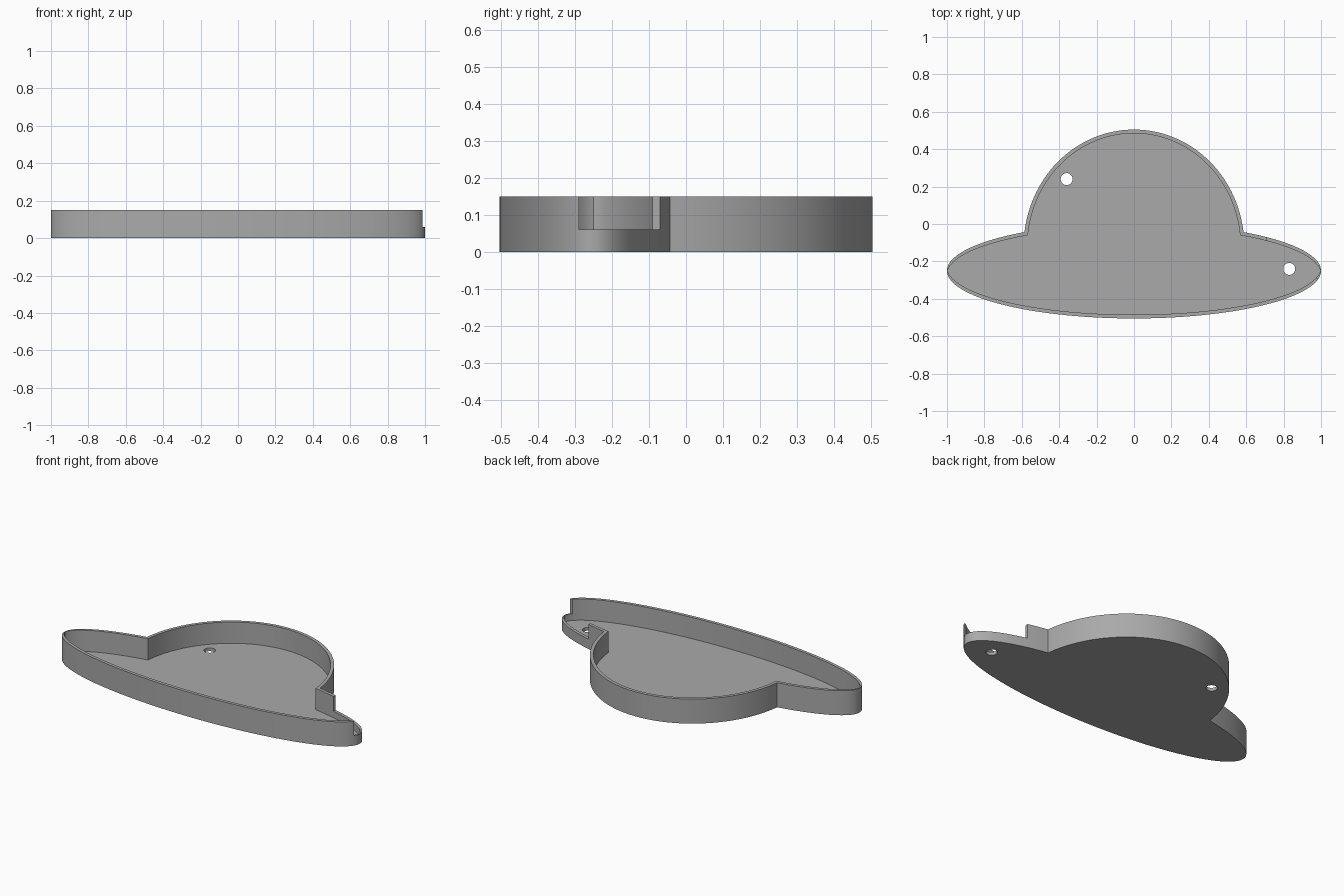
import bpy, bmesh, math

if "Cube" in bpy.data.objects:
    bpy.data.objects.remove(bpy.data.objects["Cube"], do_unlink=True)

HEIGHT, FLOOR, WALL = 0.15, 0.02, 0.02
BRIM_Y, BRIM_RX, BRIM_RY = -0.25, 1.0, 0.255
DOME_Y, DOME_RX, DOME_TOP = -0.12, 0.59, 0.505

grey = bpy.data.materials.new("plain grey")
grey.use_nodes = True
colour = (0.4, 0.4, 0.4, 1)
grey.diffuse_color = colour
grey.node_tree.nodes["Principled BSDF"].inputs["Base Color"].default_value = colour


def brim_half(x, inset):
    """Half depth of the brim at x, with the wall taken off."""
    return BRIM_RY * math.sqrt(max(0, 1 - (x / BRIM_RX) ** 2)) - inset


def hat_outline(inset):
    """Closed outline: pointed-oval brim with a round dome behind it."""
    tip = BRIM_RX * math.sqrt(1 - (inset / BRIM_RY) ** 2)
    rx, ry = DOME_RX - inset, DOME_TOP - DOME_Y - inset

    def dome(a):
        return rx * math.cos(a), DOME_Y + ry * math.sin(a)

    # Angle where the dome meets the brim
    low, high = 0.0, 0.6
    for _ in range(40):
        a = (low + high) / 2
        x, y = dome(a)
        if y < BRIM_Y + brim_half(x, inset):
            low = a
        else:
            high = a
    join = dome(low)[0]
    pts = []
    for i in range(72):                      # front edge, left to right
        x = -tip * math.cos(math.pi * i / 72)
        pts.append((x, BRIM_Y - brim_half(x, inset)))
    end = math.acos(join / tip)
    for i in range(24):                      # back of the +x brim end
        x = tip * math.cos(end * i / 24)
        pts.append((x, BRIM_Y + brim_half(x, inset)))
    for i in range(65):                      # dome
        pts.append(dome(low + (math.pi - 2 * low) * i / 64))
    for i in range(23, 0, -1):               # back of the -x brim end
        x = -tip * math.cos(end * i / 24)
        pts.append((x, BRIM_Y + brim_half(x, inset)))
    return pts


def prism(name, pts, z0, z1):
    bm = bmesh.new()
    face = bm.faces.new([bm.verts.new((x, y, z0)) for x, y in pts])
    top = bmesh.ops.extrude_face_region(bm, geom=[face])
    for v in top["geom"]:
        if isinstance(v, bmesh.types.BMVert):
            v.co.z = z1
    bmesh.ops.recalc_face_normals(bm, faces=bm.faces)
    mesh = bpy.data.meshes.new(name)
    bm.to_mesh(mesh)
    bm.free()
    mesh.materials.append(grey)
    obj = bpy.data.objects.new(name, mesh)
    bpy.context.collection.objects.link(obj)
    return obj


def cut(target, cutter):
    cutter.hide_render = True
    mod = target.modifiers.new("cut", "BOOLEAN")
    mod.operation, mod.solver, mod.object = "DIFFERENCE", "EXACT", cutter
    bpy.context.view_layer.objects.active = target
    bpy.ops.object.modifier_apply(modifier=mod.name)
    bpy.data.objects.remove(cutter, do_unlink=True)


def circle(cx, cy, r, n=32):
    return [(cx + r * math.cos(math.tau * i / n), cy + r * math.sin(math.tau * i / n))
            for i in range(n)]


# Tray body, then the hollow inside
tray = prism("hat_shaped_tray", hat_outline(0), 0, HEIGHT)
cut(tray, prism("hollow", hat_outline(WALL), FLOOR, 0.3))

# Lowered wall at the +x brim end
cut(tray, prism("notch", [(0.71, -0.29), (1.2, -0.29), (1.2, 0.1), (0.71, 0.1)], 0.06, 0.3))

# Two screw holes through the floor
for x, y in ((-0.36, 0.24), (0.83, -0.24)):
    cut(tray, prism("hole", circle(x, y, 0.032), -0.1, 0.1))

# Smooth walls with crisp edges
bpy.ops.object.select_all(action="DESELECT")
tray.select_set(True)
bpy.context.view_layer.objects.active = tray
bpy.ops.object.shade_smooth_by_angle(angle=math.radians(30))
